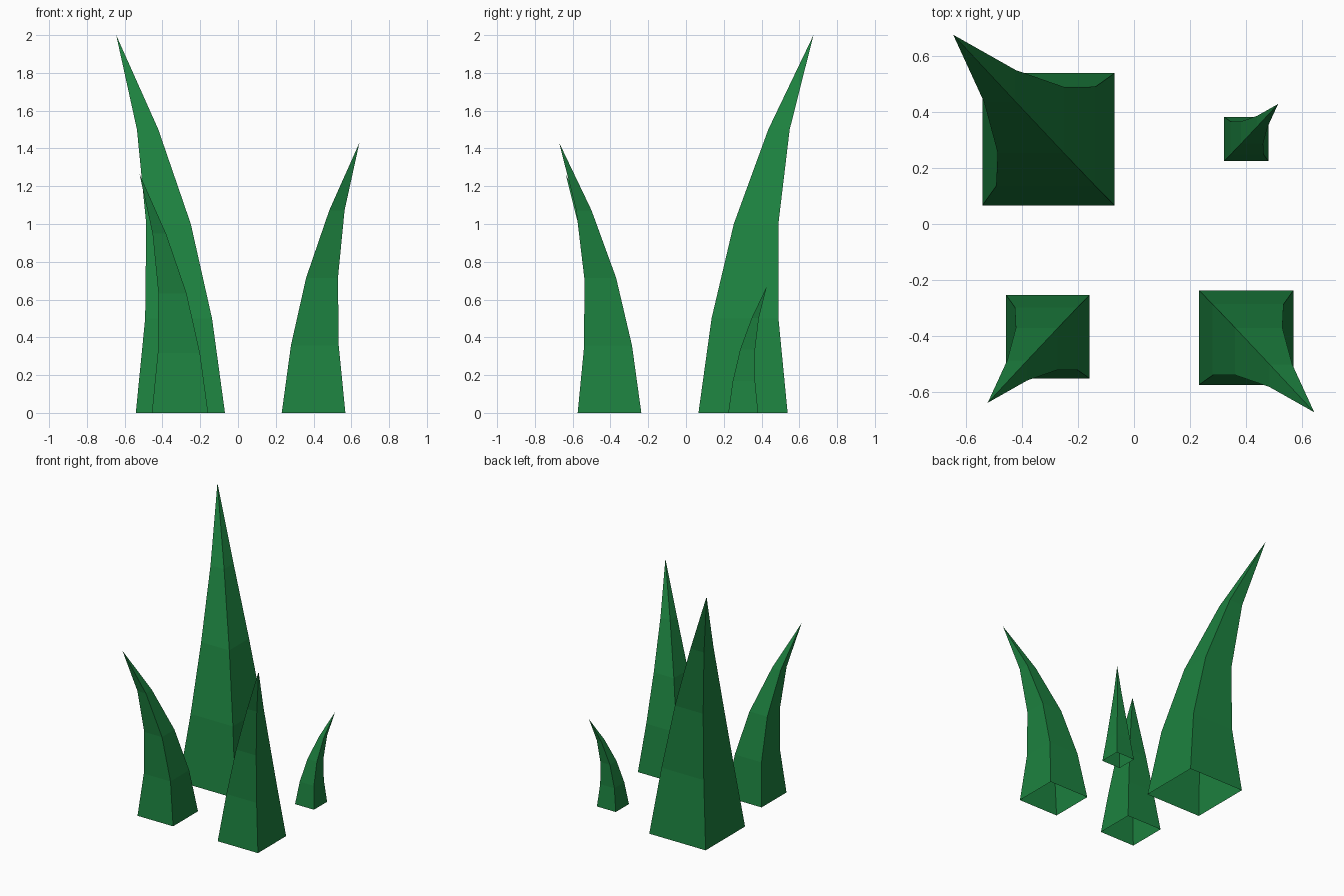
import bpy, bmesh

if "Cube" in bpy.data.objects:
    bpy.data.objects.remove(bpy.data.objects["Cube"])

leaf = bpy.data.materials.new("leaf_green")
leaf.diffuse_color = (0.012, 0.22, 0.05, 1)
leaf.use_nodes = True
leaf.node_tree.nodes["Principled BSDF"].inputs["Base Color"].default_value = leaf.diffuse_color

# ring profile: (height fraction, width fraction, bend fraction)
RINGS = [(0, 1, 0), (0.25, 0.75, 0.028), (0.5, 0.5, 0.185), (0.75, 0.24, 0.51)]
HEIGHT, BEND_X, BEND_Y = 4.25, 0.72, 0.79    # relative to base width


def blade(name, cx, cy, width, height):
    """Four-sided blade, open at the base, bending outward to a point."""
    dx = BEND_X * width * (1 if cx > 0 else -1)
    dy = BEND_Y * width * (1 if cy > 0 else -1)
    bm = bmesh.new()
    rings = []
    for t, w, b in RINGS:
        h = width * w / 2
        rings.append([bm.verts.new((cx + dx * b + sx * h, cy + dy * b + sy * h, height * t))
                      for sx, sy in ((-1, -1), (1, -1), (1, 1), (-1, 1))])
    tip = bm.verts.new((cx + dx, cy + dy, height))
    for i in range(4):
        j = (i + 1) % 4
        for lo, hi in zip(rings, rings[1:]):
            bm.faces.new((lo[i], lo[j], hi[j], hi[i]))
        bm.faces.new((rings[-1][i], rings[-1][j], tip))
    mesh = bpy.data.meshes.new(name)
    bm.to_mesh(mesh)
    bm.free()
    mesh.materials.append(leaf)
    obj = bpy.data.objects.new(name, mesh)
    bpy.context.collection.objects.link(obj)


# four blades of the grass tuft
blade("tall_blade", -0.305, 0.302, 0.472, 2.0)
blade("front_right_blade", 0.40, -0.405, 0.337, 1.43)
blade("front_left_blade", -0.307, -0.402, 0.298, 1.265)
blade("small_blade", 0.40, 0.303, 0.158, 0.67)
